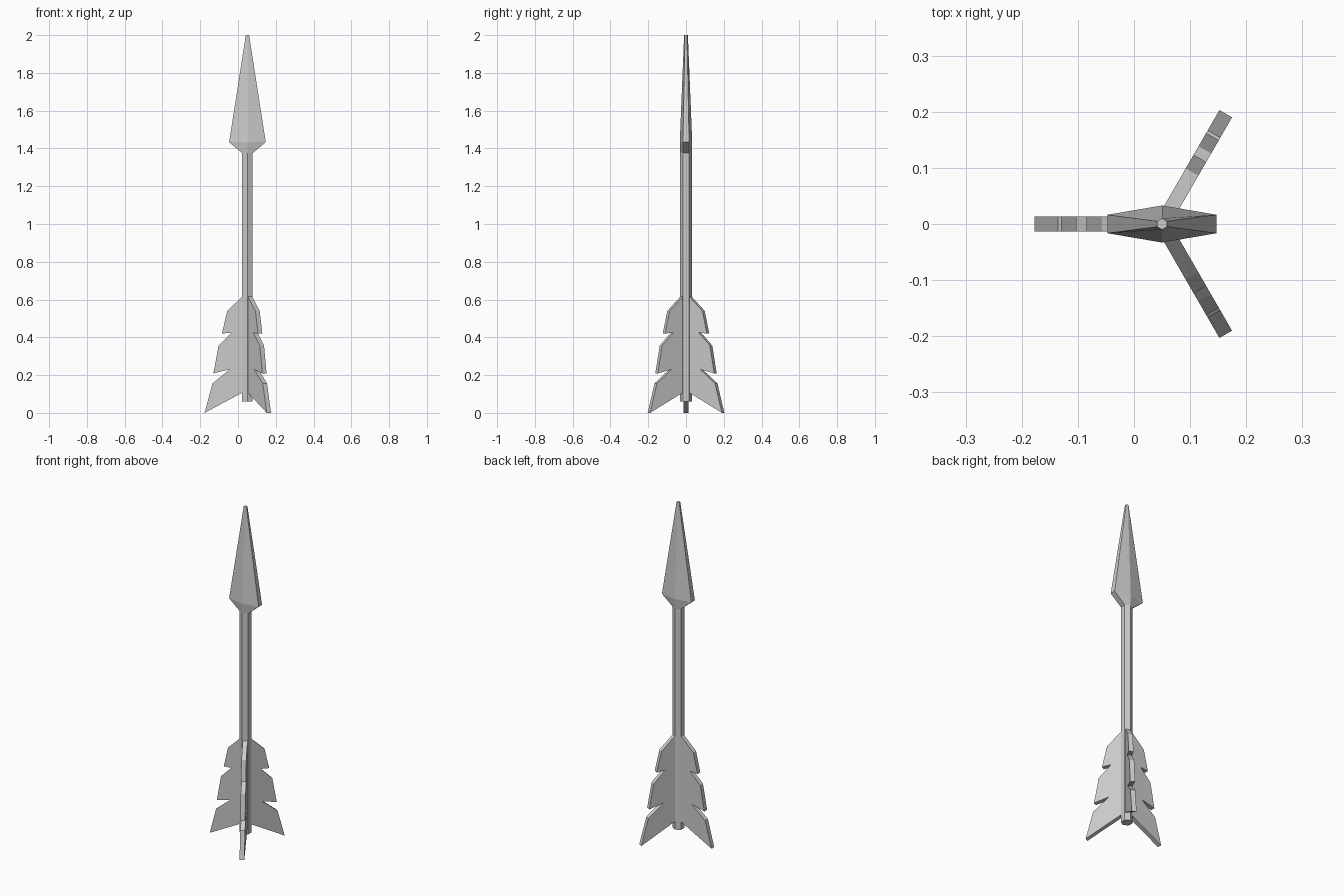
import bpy, bmesh, math

if "Cube" in bpy.data.objects:
    bpy.data.objects.remove(bpy.data.objects["Cube"])

CX, CY = 0.05, 0.0  # arrow axis


def finish(bm, name):
    bmesh.ops.recalc_face_normals(bm, faces=bm.faces)
    mesh = bpy.data.meshes.new(name)
    bm.to_mesh(mesh)
    bm.free()
    obj = bpy.data.objects.new(name, mesh)
    bpy.context.collection.objects.link(obj)
    return obj


def hex_loft(name, rings, location):
    """Stack hexagon rings (x radius, y radius, z), corners facing +-y."""
    bm = bmesh.new()
    loops = []
    for rx, ry, z in rings:
        angles = [math.radians(30 + 60 * i) for i in range(6)]
        loops.append([bm.verts.new((rx * math.cos(a), ry * math.sin(a), z)) for a in angles])
    for low, high in zip(loops, loops[1:]):
        for i in range(6):
            j = (i + 1) % 6
            bm.faces.new((low[i], low[j], high[j], high[i]))
    bm.faces.new(loops[0][::-1])
    bm.faces.new(loops[-1])
    obj = finish(bm, name)
    obj.location = location
    return obj


def fin(name, profile, thickness, angle):
    """Extrude a radial (r, z) outline and turn it about the arrow axis."""
    bm = bmesh.new()
    face = bm.faces.new([bm.verts.new((r, -thickness / 2, z)) for r, z in profile])
    ext = bmesh.ops.extrude_face_region(bm, geom=[face])
    verts = [g for g in ext["geom"] if isinstance(g, bmesh.types.BMVert)]
    bmesh.ops.translate(bm, verts=verts, vec=(0, thickness, 0))
    obj = finish(bm, name)
    obj.location = (CX, CY, 0)
    obj.rotation_euler.z = math.radians(angle)
    return obj


# Shaft and flattened arrowhead as one continuous hexagonal body
R = 0.032
hex_loft("shaft_and_head", [
    (R, R, 0.06),
    (R, R, 1.375),
    (0.112, 0.033, 1.433),
    (0.010, 0.010, 2.0),
], (CX, CY, 0))

# Three notched feathers
feather = [(0.025, 0.618), (0.107, 0.54), (0.135, 0.42), (0.085, 0.425),
           (0.153, 0.357), (0.18, 0.209), (0.095, 0.23), (0.185, 0.156),
           (0.227, 0.0), (0.025, 0.108)]
for i, a in enumerate((60, 180, 300)):
    fin(f"feather_{i + 1}", feather, 0.026, a)
